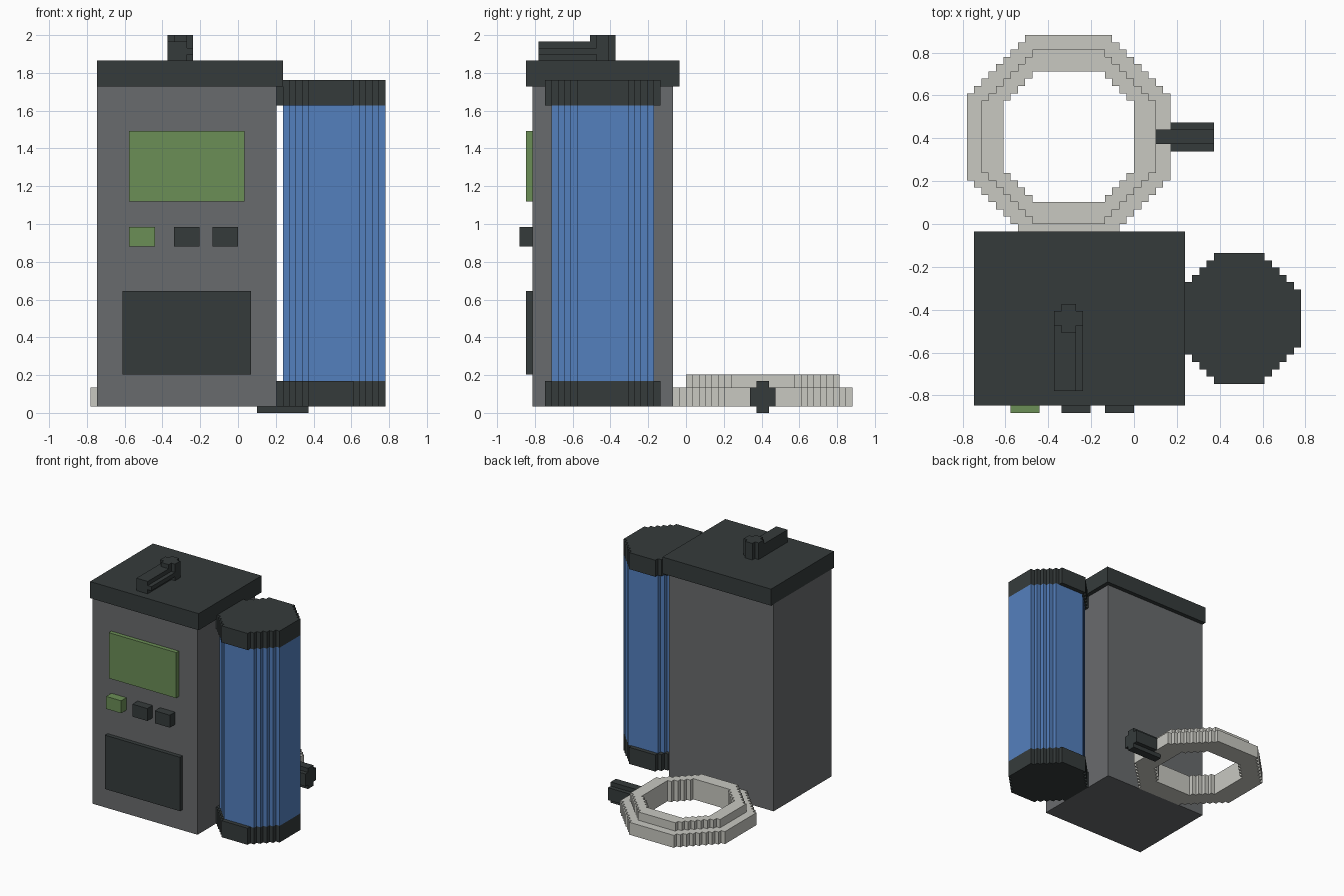
import bpy
import bmesh
from mathutils import Vector

if "Cube" in bpy.data.objects:
    bpy.data.objects.remove(bpy.data.objects["Cube"])

# Everything sits on a cubic grid; corner of the grid is at ORIGIN
U = 2 / 59
ORIGIN = Vector((-23, -26, 0))


def material(name, srgb):
    lin = [((c / 255 + 0.055) / 1.055) ** 2.4 for c in srgb]
    mat = bpy.data.materials.new(name)
    mat.use_nodes = True
    mat.diffuse_color = (*lin, 1)
    bsdf = next(n for n in mat.node_tree.nodes if n.type == "BSDF_PRINCIPLED")
    bsdf.inputs["Base Color"].default_value = (*lin, 1)
    return mat


GREY = material("body_grey", (105, 107, 109))
DARK = material("dark_slate", (53, 59, 59))
BLUE = material("tank_blue", (84, 128, 190))
GREEN = material("screen_green", (107, 142, 86))
WHITE = material("ring_white", (200, 200, 193))


def stepped_octagon(x, y, cut):
    """Outline of a rectangle whose corners are cut by one-unit stairs."""
    (x0, x1), (y0, y1) = x, y
    corners = [((x0, y0), (0, 1), (1, 0)), ((x1, y0), (-1, 0), (0, 1)),
               ((x1, y1), (0, -1), (-1, 0)), ((x0, y1), (1, 0), (0, -1))]
    points = []
    for (cx, cy), back, ahead in corners:
        px, py = cx + back[0] * cut, cy + back[1] * cut
        points.append((px, py))
        for _ in range(cut):
            # move along the new side, then step towards the corner's outer edge
            px, py = px + ahead[0], py + ahead[1]
            points.append((px, py))
            px, py = px - back[0], py - back[1]
            points.append((px, py))
    return points


def prism(name, outlines, low, high, mat, axis="z"):
    """Extrude outlines (the later ones are holes) along z or x."""
    def place(a, b):
        co = (a, b, low) if axis == "z" else (low, a, b)
        return (Vector(co) + ORIGIN) * U

    bm = bmesh.new()
    for outline in outlines:
        verts = [bm.verts.new(place(a, b)) for a, b in outline]
        for i, v in enumerate(verts):
            bm.edges.new((verts[i - 1], v))
    bmesh.ops.triangle_fill(bm, use_beauty=True, edges=bm.edges[:])
    grown = bmesh.ops.extrude_face_region(bm, geom=bm.faces[:], use_keep_orig=True)
    shift = Vector((0, 0, 1)) if axis == "z" else Vector((1, 0, 0))
    bmesh.ops.translate(bm, vec=shift * (high - low) * U,
                        verts=[g for g in grown["geom"] if isinstance(g, bmesh.types.BMVert)])
    bmesh.ops.recalc_face_normals(bm, faces=bm.faces[:])
    bmesh.ops.dissolve_limit(bm, angle_limit=0.01, verts=bm.verts[:], edges=bm.edges[:])
    mesh = bpy.data.meshes.new(name)
    bm.to_mesh(mesh)
    bm.free()
    mesh.materials.append(mat)
    obj = bpy.data.objects.new(name, mesh)
    bpy.context.collection.objects.link(obj)
    return obj


def box(name, x, y, z, mat):
    return prism(name, [stepped_octagon(x, y, 0)], *z, mat)


# Main cabinet and lid
box("cabinet", (1, 29), (2, 24), (1, 51), GREY)
box("lid", (1, 30), (1, 25), (51, 55), DARK)

# Front panel details
box("screen", (6, 24), (1, 2), (33, 44), GREEN)
box("lower_panel", (5, 25), (1, 2), (6, 19), DARK)
for name, x, mat in (("left_button", 6, GREEN), ("middle_button", 13, DARK),
                     ("right_button", 19, DARK)):
    box(name, (x, x + 4), (0, 2), (26, 29), mat)

# Side tank with two caps
cap = stepped_octagon((29, 46), (4, 22), 5)
prism("tank_bottom_cap", [cap], 1, 5, DARK)
prism("tank_top_cap", [cap], 48, 52, DARK)
prism("tank", [stepped_octagon((30, 46), (5, 21), 4)], 5, 48, BLUE)

# Lever on the lid
prism("lever_knob", [stepped_octagon((12, 16), (11, 15), 1)], 55, 59, DARK)
box("lever_arm", (12, 15), (3, 12), (55, 58), DARK)
box("lever_rib", (15, 16), (3, 12), (56, 57), DARK)

# Stepped ring behind the cabinet, with its handle
hole = stepped_octagon((5, 23), (29, 47), 4)
prism("ring_base", [stepped_octagon((0, 28), (24, 52), 8), hole], 1, 4, WHITE)
prism("ring_rim", [stepped_octagon((2, 26), (26, 50), 7), hole], 4, 6, WHITE)
prism("ring_handle", [stepped_octagon((36, 40), (0, 5), 1)], 26, 34, DARK, axis="x")
